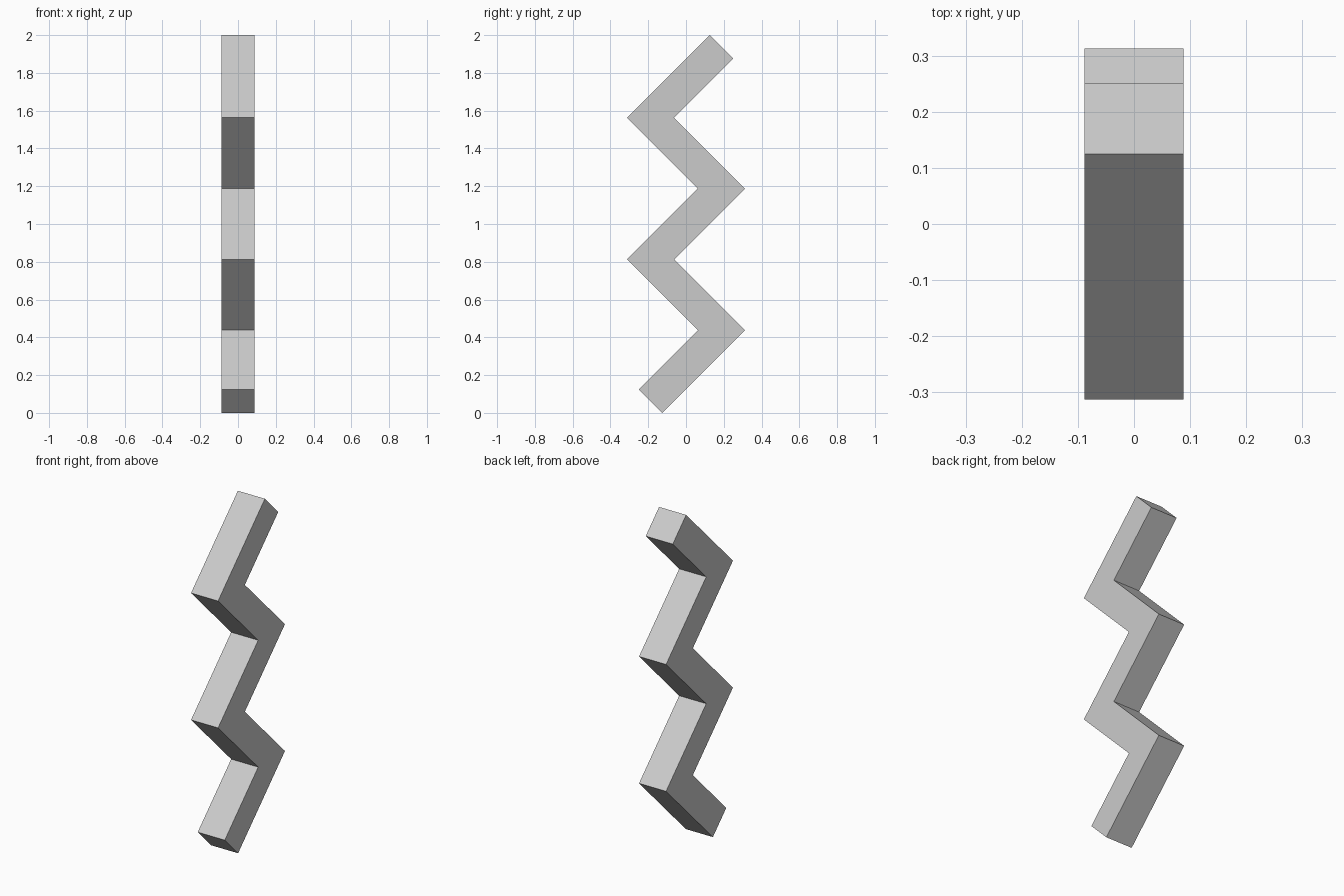
import bpy, bmesh, math

if "Cube" in bpy.data.objects:
    bpy.data.objects.remove(bpy.data.objects["Cube"])

STEP = 0.375             # rise and run of each 45 degree segment
HALF = 0.125             # half of the bar's horizontal thickness at a bend
WIDTH = HALF * math.sqrt(2)
SEGMENTS = 5

# Zigzag bar: mitred square cross-sections joined end to end
bm = bmesh.new()
rings = []
for i in range(SEGMENTS + 1):
    y = STEP / 2 * (1 if i % 2 else -1)
    z = HALF / 2 + STEP * i
    if i in (0, SEGMENTS):   # ends are cut square to the bar
        dy, dz = HALF / 2, -HALF / 2
    else:                    # bends are mitred horizontally
        dy, dz = HALF, 0
    rings.append([bm.verts.new((sx * WIDTH / 2, y + s * dy, z + s * dz))
                  for sx, s in ((-1, -1), (1, -1), (1, 1), (-1, 1))])

for a, b in zip(rings, rings[1:]):
    for k in range(4):
        n = (k + 1) % 4
        bm.faces.new((a[k], a[n], b[n], b[k]))

# End caps
bm.faces.new(rings[0])
bm.faces.new(rings[-1])
bmesh.ops.recalc_face_normals(bm, faces=bm.faces[:])

mesh = bpy.data.meshes.new("zigzag_bar")
bm.to_mesh(mesh)
bm.free()
bpy.context.collection.objects.link(bpy.data.objects.new("zigzag_bar", mesh))
